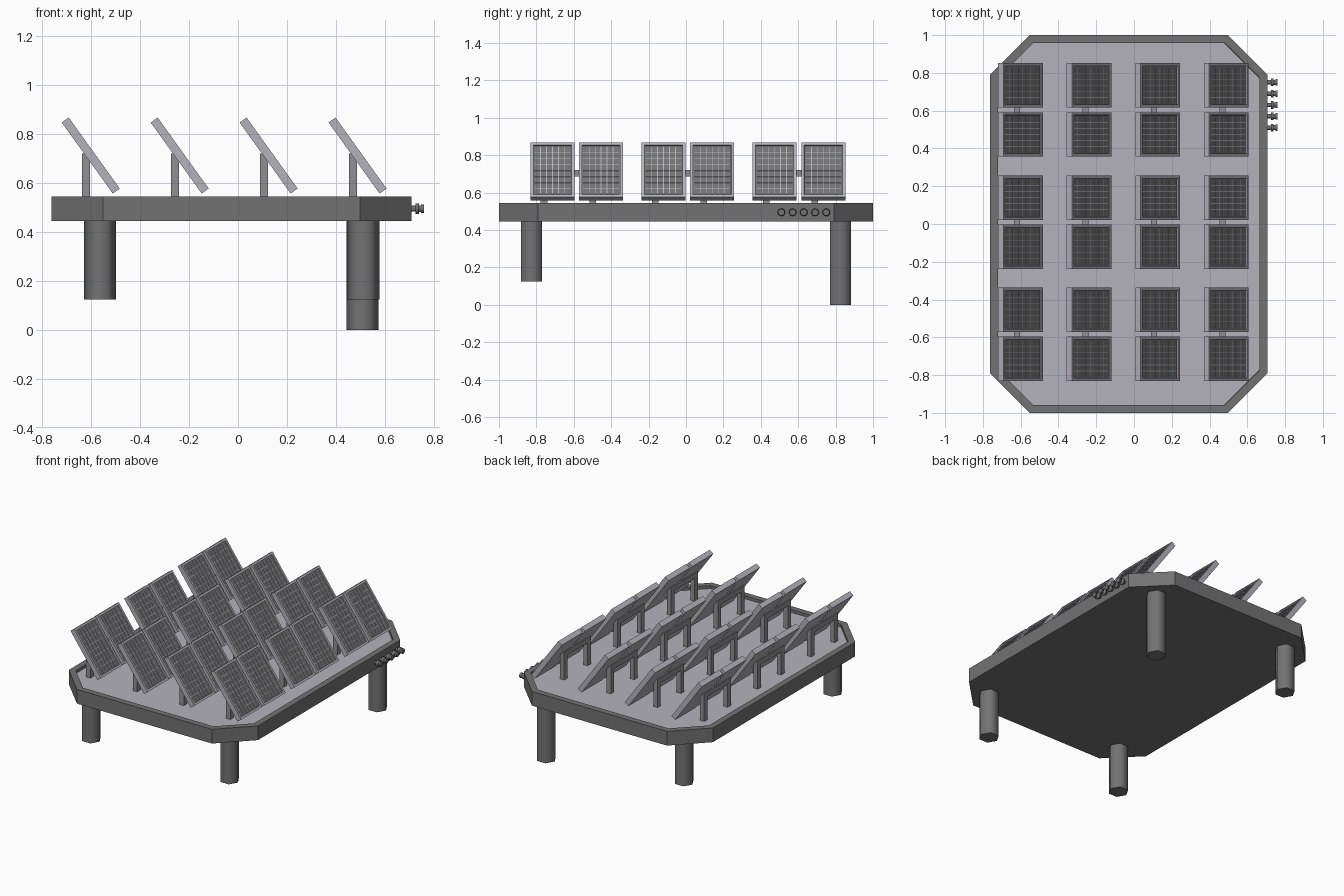
import bpy, bmesh, math
from mathutils import Matrix, Vector

cube = bpy.data.objects.get("Cube")
if cube:
    bpy.data.objects.remove(cube, do_unlink=True)


def material(name, rgb):
    m = bpy.data.materials.new(name)
    m.use_nodes = True
    m.diffuse_color = (*rgb, 1)
    m.node_tree.nodes["Principled BSDF"].inputs["Base Color"].default_value = (*rgb, 1)
    return m


LIGHT = material("pale_grey", (0.46, 0.45, 0.50))
DARK = material("dark_grey", (0.17, 0.17, 0.17))
MID = material("mid_grey", (0.28, 0.28, 0.30))


def add_object(name, mesh, loc=(0, 0, 0), rot=(0, 0, 0)):
    ob = bpy.data.objects.new(name, mesh)
    ob.location, ob.rotation_euler = loc, rot
    bpy.context.collection.objects.link(ob)
    return ob


def to_mesh(name, bm, *mats):
    me = bpy.data.meshes.new(name)
    bmesh.ops.recalc_face_normals(bm, faces=bm.faces[:])
    bm.to_mesh(me)
    bm.free()
    for m in mats:
        me.materials.append(m)
    return me


def add_box(bm, centre, size, index=0):
    mat = Matrix.Translation(centre) @ Matrix.Diagonal((*size, 1))
    verts = bmesh.ops.create_cube(bm, size=1, matrix=mat)["verts"]
    faces = {f for v in verts for f in v.link_faces}
    for f in faces:
        f.material_index = index
    return faces


def lathe(bm, profile, sides):
    """Closed turned solid about z from (radius, height) pairs."""
    rings = [[bm.verts.new((r * math.cos(i * math.tau / sides),
                            r * math.sin(i * math.tau / sides), z))
              for i in range(sides)] for r, z in profile]
    for a, b in zip(rings, rings[1:]):
        for i in range(sides):
            j = (i + 1) % sides
            f = bm.faces.new((a[i], a[j], b[j], b[i]))
            f.smooth = True
    bm.faces.new(rings[0][::-1])
    bm.faces.new(rings[-1])
    for ring in (rings[0], rings[-1]):
        for i in range(sides):
            bm.edges.get((ring[i], ring[(i + 1) % sides])).smooth = False


# Platform: chamfered slab with a raised rim and a pale recessed deck
BASE, TOP, MID_X = 0.445, 0.545, -0.027
hx, hy, cx, cy = 0.735, 1.0, 0.21, 0.21
corner = [(hx, hy - cy), (hx - cx, hy)]
outline = corner + [(-x, y) for x, y in corner[::-1]]
outline += [(-x, -y) for x, y in outline]
bm = bmesh.new()
slab = bm.faces.new([bm.verts.new((x + MID_X, y, BASE)) for x, y in outline])
up = bmesh.ops.extrude_face_region(bm, geom=[slab], use_keep_orig=True)["geom"]
bmesh.ops.translate(bm, vec=(0, 0, TOP - BASE),
                    verts=[g for g in up if isinstance(g, bmesh.types.BMVert)])
bmesh.ops.recalc_face_normals(bm, faces=bm.faces[:])
deck = max(bm.faces, key=lambda f: f.calc_center_median().z)
bmesh.ops.inset_region(bm, faces=[deck], thickness=0.046)
walls = bmesh.ops.inset_region(bm, faces=[deck], thickness=0.0005, depth=-0.02)
deck.material_index = 1
add_object("platform", to_mesh("platform", bm, DARK, LIGHT))

# Legs: six-sided, the back left one reaches lower
for name, x, y, foot in (("front_right_leg", -0.563, -0.825, 0.125),
                         ("front_left_leg", 0.512, -0.825, 0.125),
                         ("back_right_leg", -0.563, 0.825, 0.125),
                         ("back_left_leg", 0.508, 0.825, 0)):
    bm = bmesh.new()
    lathe(bm, [(0.065, foot), (0.065, BASE + 0.01)], 6)
    add_object(name, to_mesh(name, bm, DARK), (x, y, 0))

# Cable sockets on the left side
bm = bmesh.new()
lathe(bm, [(0.012, 0), (0.012, 0.022), (0.021, 0.022), (0.021, 0.036),
           (0.014, 0.036), (0.014, 0.046), (0.018, 0.046), (0.018, 0.058)], 10)
socket = to_mesh("cable_socket", bm, DARK)
for i in range(5):
    add_object(f"cable_socket_{i + 1}", socket, (0.702, 0.51 + 0.06 * i, 0.495),
               (0, math.pi / 2, 0))

# Solar panel: framed tray, dark cells and thin pale grid wires
LENGTH, WIDTH, THICK, FRAME = 0.357, 0.235, 0.035, 0.022
bm = bmesh.new()
faces = add_box(bm, (0, 0, 0), (LENGTH, WIDTH, THICK))
front = max(faces, key=lambda f: f.calc_center_median().z)
bmesh.ops.inset_region(bm, faces=[front], thickness=FRAME)
bmesh.ops.inset_region(bm, faces=[front], thickness=0.0005, depth=-0.008)
front.material_index = 1
inner_l, inner_w, wire_z = LENGTH - 2 * FRAME, WIDTH - 2 * FRAME, THICK / 2 - 0.007
for i in range(1, 6):
    add_box(bm, (0, inner_w * (i / 6 - 0.5), wire_z), (inner_l, 0.004, 0.003))
for i in range(1, 8):
    add_box(bm, (inner_l * (i / 8 - 0.5), 0, wire_z), (0.003, inner_w, 0.002))
panel = to_mesh("solar_panel", bm, LIGHT, DARK)

# Stand: two posts joined by a crossbar behind each pair of panels
PAIR, SHIFT = 0.13, -0.045
bm = bmesh.new()
for side in (-1, 1):
    add_box(bm, (0, side * PAIR + SHIFT, 0.614), (0.033, 0.036, 0.182))
add_box(bm, (0, SHIFT, 0.703), (0.033, 2 * PAIR + 0.036, 0.034))
stand = to_mesh("panel_stand", bm, MID)

TILT = math.radians(54.3)
for col in range(4):
    x = -0.601 + 0.363 * col
    for row in range(3):
        y = -0.584 + 0.594 * row
        tag = f"{col + 1}_{row + 1}"
        add_object(f"panel_stand_{tag}", stand, (x - 0.019, y, 0))
        for label, side in (("front", -1), ("back", 1)):
            add_object(f"{label}_solar_panel_{tag}", panel,
                       (x, y + side * PAIR, 0.712), (0, TILT, 0))
